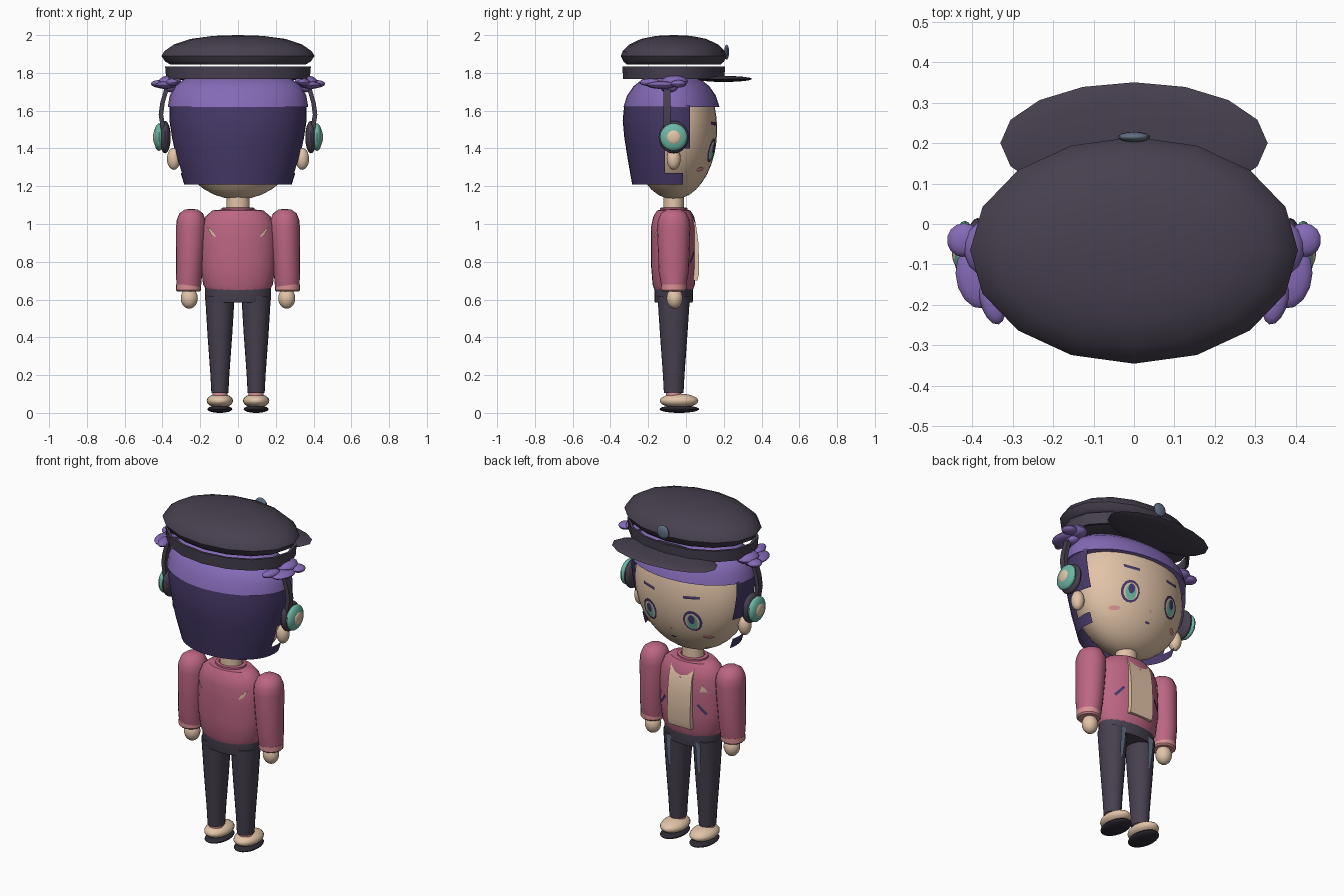
import bpy, bmesh, math
from mathutils import Matrix, Vector

if "Cube" in bpy.data.objects:
    bpy.data.objects.remove(bpy.data.objects["Cube"])

CY = -0.065  # body axis in y


def material(name, r, g, b):
    lin = [((c / 255 + 0.055) / 1.055) ** 2.4 for c in (r, g, b)] + [1]
    m = bpy.data.materials.new(name)
    m.use_nodes = True
    m.diffuse_color = lin
    m.node_tree.nodes["Principled BSDF"].inputs["Base Color"].default_value = lin
    return m


SKIN = material("skin beige", 226, 196, 168)
ROSE = material("jacket rose", 188, 102, 130)
PINK = material("light pink", 218, 146, 148)
CHAR = material("charcoal", 71, 64, 79)
BLACK = material("sole black", 46, 42, 52)
DARK = material("dark violet", 72, 58, 106)
VIOLET = material("violet", 132, 106, 182)
TEAL = material("teal", 108, 182, 164)
SLATE = material("slate blue", 98, 112, 132)


def finish(name, bm, mat, smooth=True, recalc=True):
    if recalc:
        bmesh.ops.recalc_face_normals(bm, faces=bm.faces)
    me = bpy.data.meshes.new(name)
    bm.to_mesh(me)
    bm.free()
    ob = bpy.data.objects.new(name, me)
    bpy.context.collection.objects.link(ob)
    me.materials.append(mat)
    if smooth:
        bpy.ops.object.select_all(action="DESELECT")
        ob.select_set(True)
        bpy.context.view_layer.objects.active = ob
        bpy.ops.object.shade_smooth_by_angle(angle=math.radians(40))
    return ob


def rings(rows, cx=0, cy=CY, n=24, caps=True):
    """Stack of ellipses, each (rx, ry, z[, dx])."""
    bm = bmesh.new()
    loops = []
    for row in rows:
        rx, ry, z = row[:3]
        dx = row[3] if len(row) > 3 else 0
        loops.append([bm.verts.new((cx + dx + rx * math.cos(k * math.tau / n),
                                    cy + ry * math.sin(k * math.tau / n), z)) for k in range(n)])
    for a, b in zip(loops, loops[1:]):
        for k in range(n):
            j = (k + 1) % n
            bm.faces.new((a[k], a[j], b[j], b[k]))
    if caps:
        bm.faces.new(loops[0])
        bm.faces.new(loops[-1])
    return bm


def ball(name, c, r, mat, rot=None, u=20, v=12):
    bm = bmesh.new()
    m = Matrix.Translation(c) @ (rot or Matrix()) @ Matrix.Diagonal((*r, 1))
    bmesh.ops.create_uvsphere(bm, u_segments=u, v_segments=v, radius=1, matrix=m)
    return finish(name, bm, mat)


def decal(name, pts, surf, mat, off=0.004, facing=1):
    """Thin plate whose (x, z) outline is laid on a surface y = surf(x, z)."""
    bm = bmesh.new()
    vs = [bm.verts.new((x, surf(x, z) + facing * off, z)) for x, z in pts]
    mx, mz = (sum(p[i] for p in pts) / len(pts) for i in (0, 1))
    mid = bm.verts.new((mx, surf(mx, mz) + facing * off, mz))
    for a, b in zip(vs, vs[1:] + vs[:1]):
        f = bm.faces.new((a, b, mid))
        f.normal_update()
        if f.normal.y * facing < 0:
            f.normal_flip()
    return finish(name, bm, mat, False, False)


def oval(x, z, rx, rz, n=14):
    return [(x + rx * math.cos(k * math.tau / n), z + rz * math.sin(k * math.tau / n)) for k in range(n)]


def head_y(x, z):
    return CY + 0.23 * math.sqrt(max(0.02, 1 - (x / 0.345) ** 2 - ((z - 1.5) / 0.37) ** 2))


# head and neck
rows = []
for i in range(14):
    a = -math.pi / 2 * 0.985 + i * (math.pi / 2 * 1.42) / 13
    rows.append((0.345 * math.cos(a), 0.23 * math.cos(a), 1.5 + 0.37 * math.sin(a)))
finish("head", rings(rows, n=36), SKIN)
finish("neck", rings([(0.062, 0.055, 1.04), (0.06, 0.055, 1.2)]), SKIN)

# lower hair: shell cut away for the face and ears
bm = rings([(0.285, 0.22, 1.21), (0.325, 0.243, 1.34), (0.35, 0.262, 1.46),
            (0.363, 0.27, 1.55), (0.364, 0.262, 1.63)], n=40, caps=False)
for co, no in (((0, 0.02, 0), (0, 1, 0)), ((0, -0.015, 0), (0, 1, 0)), ((0, -0.11, 0), (0, 1, 0)),
               ((0, 0, 1.40), (0, 0, 1)), ((0, 0, 1.27), (0, 0, 1))):
    bmesh.ops.bisect_plane(bm, geom=bm.verts[:] + bm.edges[:] + bm.faces[:], plane_co=co, plane_no=no)
gone = []
for f in bm.faces:
    c = f.calc_center_median()
    edge = 0.02 if c.z > 1.40 else (-0.11 if c.z > 1.27 else -0.015)
    if c.y > edge:
        gone.append(f)
bmesh.ops.delete(bm, geom=gone, context="FACES")
finish("lower_hair", bm, DARK)

# upper hair dome
finish("upper_hair", rings([(0.372, 0.254, 1.62), (0.362, 0.235, 1.68), (0.335, 0.2, 1.73),
                            (0.28, 0.15, 1.77), (0.14, 0.08, 1.79)], cy=-0.077, n=32), VIOLET)

# cap
finish("cap_crown", rings([(0.36, 0.25, 1.845), (0.385, 0.266, 1.86), (0.405, 0.28, 1.89),
                           (0.39, 0.27, 1.915), (0.34, 0.235, 1.95), (0.25, 0.173, 1.98),
                           (0.13, 0.09, 1.996), (0.01, 0.007, 2.0)], n=16), CHAR)
finish("cap_band", rings([(0.365, 0.255, 1.768), (0.38, 0.268, 1.768), (0.386, 0.272, 1.835),
                          (0.37, 0.258, 1.835), (0.365, 0.255, 1.768)], n=16, caps=False), CHAR)
ball("cap_visor", (0, 0.2, 1.768), (0.33, 0.15, 0.016), CHAR, u=16, v=8)
ball("cap_badge", (0, 0.215, 1.91), (0.04, 0.013, 0.04), SLATE, u=14, v=8)

# brows, eyes, cheeks, nose and mouth
for s, side in ((1, "left"), (-1, "right")):
    ex = s * 0.138
    decal(side + "_brow", [(ex - s * 0.045, 1.52), (ex + s * 0.045, 1.527),
                           (ex + s * 0.045, 1.543), (ex - s * 0.045, 1.537)], head_y, DARK)
    decal(side + "_eye_rim", oval(ex, 1.39, 0.052, 0.064), head_y, DARK)
    decal(side + "_eye_white", oval(ex, 1.388, 0.04, 0.05), head_y, SKIN, 0.006)
    decal(side + "_iris", oval(ex, 1.385, 0.03, 0.046), head_y, TEAL, 0.008)
    decal(side + "_pupil", oval(ex, 1.402, 0.018, 0.028), head_y, DARK, 0.010)
    decal(side + "_cheek", oval(s * 0.2, 1.29, 0.026, 0.012), head_y, PINK, 0.006)
decal("nose", oval(0, 1.315, 0.008, 0.006, 8), head_y, PINK)
decal("mouth", oval(0, 1.255, 0.017, 0.006, 8), head_y, DARK)


# torso
def torso_y(facing):
    return lambda x, z: CY + facing * 0.12 * math.sqrt(max(0, 1 - (x / 0.2) ** 2))


finish("jacket", rings([(0.165, 0.1, 0.645), (0.185, 0.112, 0.68), (0.197, 0.12, 0.78), (0.2, 0.12, 0.9),
                        (0.193, 0.119, 0.99), (0.172, 0.108, 1.04), (0.135, 0.088, 1.072),
                        (0.07, 0.06, 1.078)], n=28), ROSE)
finish("collar", rings([(0.09, 0.075, 1.06), (0.088, 0.073, 1.085), (0.068, 0.06, 1.088),
                        (0.065, 0.058, 1.06)], caps=False), ROSE)

# shirt panel: side outline extruded across x
bm = bmesh.new()
outline = [(0.0, 0.70), (0.06, 0.70), (0.07, 0.74), (0.066, 0.9), (0.052, 1.0), (0.03, 1.045), (0.0, 1.045)]
f = bm.faces.new([bm.verts.new((-0.075, y, z)) for y, z in outline])
ext = bmesh.ops.extrude_face_region(bm, geom=[f])
bmesh.ops.translate(bm, verts=[v for v in ext["geom"] if isinstance(v, bmesh.types.BMVert)], vec=(0.15, 0, 0))
finish("shirt_panel", bm, SKIN)
decal("chest_patch", [(-0.155, 0.925), (-0.115, 0.925), (-0.13, 0.97)], torso_y(1), SKIN, 0.006)

# waist
finish("waist", rings([(0.168, 0.1, 0.585), (0.175, 0.103, 0.6), (0.174, 0.102, 0.665)]), CHAR)

for s, side in ((1, "left"), (-1, "right")):
    # jacket details
    decal(side + "_back_slash", [(s * 0.165, 0.985), (s * 0.145, 0.975), (s * 0.115, 0.93), (s * 0.14, 0.94)],
          torso_y(-1), SKIN, 0.006, -1)
    decal(side + "_pocket", [(s * 0.10, 0.845), (s * 0.11, 0.855), (s * 0.155, 0.80), (s * 0.145, 0.79)],
          torso_y(1), DARK, 0.006)

    # arm
    finish(side + "_sleeve", rings([(0.065, 0.065, 0.665, 0.013 * s), (0.07, 0.08, 0.75, 0.01 * s),
                                    (0.076, 0.084, 0.87, 0.004 * s), (0.08, 0.088, 0.98), (0.077, 0.084, 1.02),
                                    (0.062, 0.068, 1.057), (0.035, 0.038, 1.076), (0.005, 0.005, 1.08)],
                                   cx=s * 0.248, n=20), ROSE)
    finish(side + "_cuff", rings([(0.058, 0.058, 0.642), (0.066, 0.066, 0.65), (0.066, 0.067, 0.68)],
                                 cx=s * 0.262, n=20), PINK)
    ball(side + "_hand", (s * 0.258, -0.06, 0.607), (0.045, 0.043, 0.055), SKIN)

    # leg
    lx = s * 0.096
    finish(side + "_leg", rings([(0.045, 0.052, 0.105), (0.05, 0.057, 0.2), (0.066, 0.073, 0.42),
                                 (0.078, 0.086, 0.62)], cx=lx, n=20), CHAR)
    decal(side + "_knee_fade", [(lx - 0.018, 0.61), (lx + 0.016, 0.62), (lx + 0.014, 0.5), (lx + 0.008, 0.42),
                                (lx - 0.006, 0.44), (lx - 0.014, 0.52)],
          lambda x, z: CY + 0.044 + 0.067 * z + 0.002, SLATE, 0.005)
    finish(side + "_sock", rings([(0.04, 0.04, 0.08), (0.04, 0.042, 0.115)], cx=lx, n=16), PINK)
    ball(side + "_shoe", (lx, -0.037, 0.064), (0.07, 0.102, 0.038), SKIN)
    ball(side + "_sole", (lx, -0.035, 0.02), (0.066, 0.105, 0.02), BLACK)

    # ear and headphones
    ball(side + "_ear", (s * 0.34, CY, 1.345), (0.036, 0.037, 0.058), SKIN)
    ball(side + "_ear_cushion", (s * 0.386, CY, 1.46), (0.03, 0.08, 0.086), CHAR)
    ball(side + "_ear_cup", (s * 0.418, CY, 1.46), (0.028, 0.073, 0.073), TEAL)
    ball(side + "_ear_cup_button", (s * 0.438, CY, 1.46), (0.012, 0.038, 0.038), SKIN)
    path = [(0.396, 1.5), (0.408, 1.58), (0.4, 1.64), (0.38, 1.71), (0.345, 1.78)]
    bm = bmesh.new()
    loops = [[bm.verts.new((s * (x + dx), -0.1 + dy, z)) for dx, dy in
              ((-0.012, -0.018), (0.012, -0.018), (0.012, 0.018), (-0.012, 0.018))] for x, z in path]
    for a, b in zip(loops, loops[1:]):
        for k in range(4):
            bm.faces.new((a[k], a[(k + 1) % 4], b[(k + 1) % 4], b[k]))
    bm.faces.new(loops[0])
    bm.faces.new(loops[-1])
    finish(side + "_headband_arm", bm, CHAR)

    # hair ribbon: flattened petals
    for i, (x, y, z, rx, ry, rz, yaw) in enumerate((
            (0.42, -0.04, 1.742, 0.042, 0.042, 0.02, 0), (0.385, -0.13, 1.735, 0.055, 0.08, 0.02, -10),
            (0.35, -0.19, 1.75, 0.03, 0.06, 0.02, -15), (0.36, -0.06, 1.755, 0.06, 0.07, 0.032, 0),
            (0.36, -0.09, 1.722, 0.035, 0.045, 0.025, 0))):
        rot = Matrix.Rotation(math.radians(s * yaw), 4, "Z")
        ball(f"{side}_ribbon_petal_{i + 1}", (s * x, y, z), (rx, ry, rz), VIOLET, rot, 14, 8)
